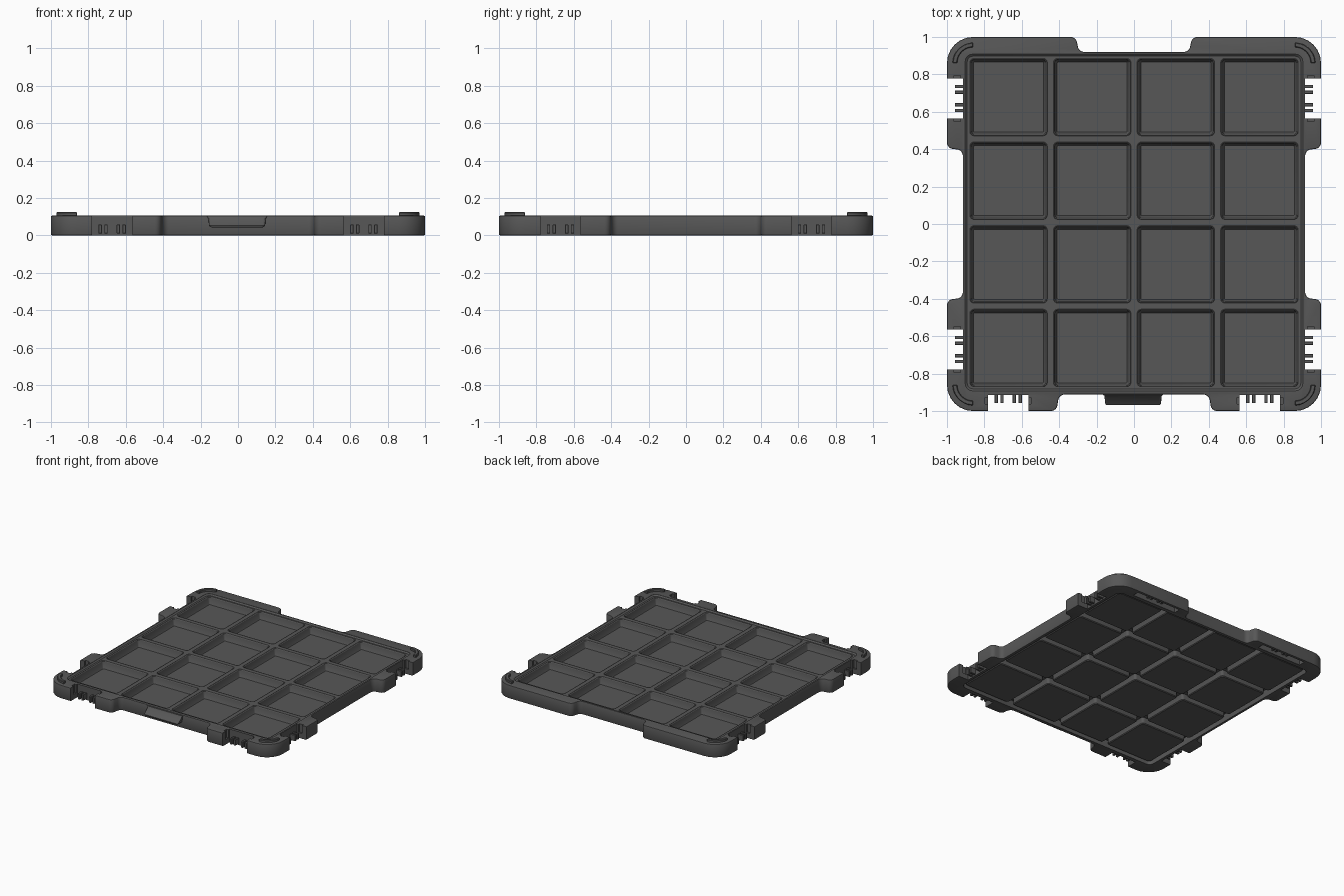
import bpy, bmesh, math
from mathutils import Vector

if "Cube" in bpy.data.objects:
    bpy.data.objects.remove(bpy.data.objects["Cube"])

TOP = 0.106        # rim height
PANEL = 0.096      # height of the ribbed panel
PITCH = 0.447      # compartment spacing
YOFF = 0.008       # panel sits slightly towards the back

grey = bpy.data.materials.new("dark_grey_plastic")
grey.diffuse_color = (0.095, 0.095, 0.095, 1)
grey.use_nodes = True
grey.node_tree.nodes["Principled BSDF"].inputs["Base Color"].default_value = grey.diffuse_color


def rounded(points, segs=6):
    """Round the corners of an (x, y, radius) outline."""
    out = []
    n = len(points)
    for i, (x, y, r) in enumerate(points):
        p = Vector((x, y))
        if r <= 0:
            out.append((x, y))
            continue
        a = (Vector(points[i - 1][:2]) - p).normalized()
        b = (Vector(points[(i + 1) % n][:2]) - p).normalized()
        half = a.angle(b) / 2
        c = p + (a + b).normalized() * (r / math.sin(half))
        start = p + a * (r / math.tan(half)) - c
        end = p + b * (r / math.tan(half)) - c
        a0 = math.atan2(start.y, start.x)
        sweep = math.atan2(end.y, end.x) - a0
        sweep = (sweep + math.pi) % (2 * math.pi) - math.pi
        for k in range(segs + 1):
            t = a0 + sweep * k / segs
            out.append((c.x + r * math.cos(t), c.y + r * math.sin(t)))
    return out


def rect(cx, cy, hx, hy, r=0.0, segs=4):
    return rounded([(cx - hx, cy - hy, r), (cx + hx, cy - hy, r),
                    (cx + hx, cy + hy, r), (cx - hx, cy + hy, r)], segs)


def loft(bm, loops):
    """Skin a stack of (outline, z) loops and cap both ends."""
    rings = [[bm.verts.new((x, y, z)) for x, y in pts] for pts, z in loops]
    n = len(rings[0])
    for low, high in zip(rings, rings[1:]):
        for i in range(n):
            j = (i + 1) % n
            bm.faces.new((low[i], low[j], high[j], high[i]))
    bm.faces.new(rings[0][::-1])
    bm.faces.new(rings[-1])


def make(name, stacks, bevel=0.0, segs=2):
    bm = bmesh.new()
    for loops in stacks:
        loft(bm, loops)
    bmesh.ops.recalc_face_normals(bm, faces=bm.faces)
    mesh = bpy.data.meshes.new(name)
    bm.to_mesh(mesh)
    bm.free()
    ob = bpy.data.objects.new(name, mesh)
    bpy.context.collection.objects.link(ob)
    mesh.materials.append(grey)
    if bevel:
        mod = ob.modifiers.new("edge_round", 'BEVEL')
        mod.width = bevel
        mod.segments = segs
        mod.limit_method = 'ANGLE'
        mod.angle_limit = math.radians(50)
        apply(ob, mod)
    return ob


def apply(ob, mod):
    activate(ob)
    bpy.ops.object.modifier_apply(modifier=mod.name)


def activate(ob):
    bpy.ops.object.select_all(action='DESELECT')
    ob.select_set(True)
    bpy.context.view_layer.objects.active = ob


def cut(ob, stacks):
    cutter = make("cutter", stacks)
    cutter.hide_render = True
    mod = ob.modifiers.new("cut", 'BOOLEAN')
    mod.operation = 'DIFFERENCE'
    mod.solver = 'EXACT'
    mod.object = cutter
    apply(ob, mod)
    bpy.data.objects.remove(cutter)


def box(cx, cy, hx, hy, z0, z1):
    return [(rect(cx, cy, hx, hy), z0), (rect(cx, cy, hx, hy), z1)]


# Frame: right half of the outline from front to back, then mirrored
half = [(.40, -.912, .035), (.415, -1, .035), (1, -1, .14), (1, -.405, .035),
        (.915, -.395, .035), (.915, .395, .035), (1, .405, .035),
        (1, 1, .14), (.31, 1, .035), (.295, .92, .035)]
outline = rounded(half + [(-x, y, r) for x, y, r in reversed(half)])
frame = make("frame", [[(outline, 0), (outline, TOP)]], bevel=0.007)

# Hinge notches with teeth and small end sockets, front and both sides
notches, sockets, teeth = [], [], []


def notch(centre, place):
    """place maps (along, outward) positions and half sizes to a box."""
    notches.append(place(centre, .965, .108, .051, -.1, .3))
    for d in (-.064, -.033, .033, .064):
        teeth.append(place(centre + d, .932, .009, .026, .01, .058))
    for d in (-.112, .112):
        sockets.append(place(centre + d, .945, .011, .017, .04, .3))


for s in (-1, 1):
    notch(s * .6725, lambda a, o, h, w, z0, z1: box(a, -o, h, w, z0, z1))
    for t in (-1, 1):
        notch(t * .671,
              lambda a, o, h, w, z0, z1: box(s * o, a, w, h, z0, z1))
cut(frame, notches)
cut(frame, sockets)
hinge_teeth = make("hinge_teeth", teeth, bevel=0.002, segs=1)

# Recess on top, pocket underneath, openings for the compartments
cut(frame, [[(rect(0, YOFF, .892, .889, .03), PANEL),
             (rect(0, YOFF, .903, .900, .04), TOP - .001),
             (rect(0, YOFF, .903, .900, .04), .2)]])
pocket = rect(0, YOFF, .893, .89, .04)
cut(frame, [[(pocket, -.1), (pocket, .06)]])
centres = [((i - 1.5) * PITCH, (j - 1.5) * PITCH + YOFF)
           for i in range(4) for j in range(4)]
cut(frame, [[(rect(x, y, .207, .207, .022), z) for z in (.04, .2)]
            for x, y in centres])
# Slots under the back flange
cut(frame, [box(s * .59, .955, .195, .026, -.1, .06) for s in (-1, 1)])

# Compartments: thin cups (half size, height, corner radius)
profile = [(.196, .012, .018), (.201, .018, .02), (.203, .058, .022),
           (.208, .068, .022), (.208, .094, .022), (.205, .097, .022),
           (.200, .092, .018), (.191, .046, .008), (.187, .040, .005)]
cups = make("compartments",
            [[(rect(x, y, h, h, r), z) for h, z, r in profile]
             for x, y in centres])

# Raised arcs on the four corners
arcs = []
for sx in (-1, 1):
    for sy in (-1, 1):
        angles = [math.pi / 2 * k / 10 for k in range(11)]
        band = [(.86 + r * math.cos(a), .86 + r * math.sin(a))
                for r, seq in ((.11, angles), (.085, angles[::-1])) for a in seq]
        band = [(sx * x, sy * y) for x, y in band]
        arcs.append([(band, .095), (band, .125)])
corner_arcs = make("corner_arcs", arcs, bevel=0.004, segs=1)

# Small ribs inside the slots under the back flange
slot_ribs = make("slot_ribs", [box(s * .59 + d, .955, .008, .028, .025, .065)
                               for s in (-1, 1) for d in (-.064, -.033, .033, .064)])

# Sloping thumb tab at the front, with rounded lower corners
tab = [(.136, .034, .043), (.145, .037, .046), (.150, .037, .053)]
thumb_tab = make("thumb_tab", [[(rect(-.005, -.932, hx, hy, .014), z)
                                for hx, hy, z in tab]
                               + [(rect(-.005, -.910, .153, .014, .012), .088),
                                  (rect(-.005, -.908, .160, .010, .008), .100)]])

for ob in (frame, cups, corner_arcs, hinge_teeth, slot_ribs, thumb_tab):
    activate(ob)
    bpy.ops.object.shade_smooth_by_angle(angle=math.radians(30))
